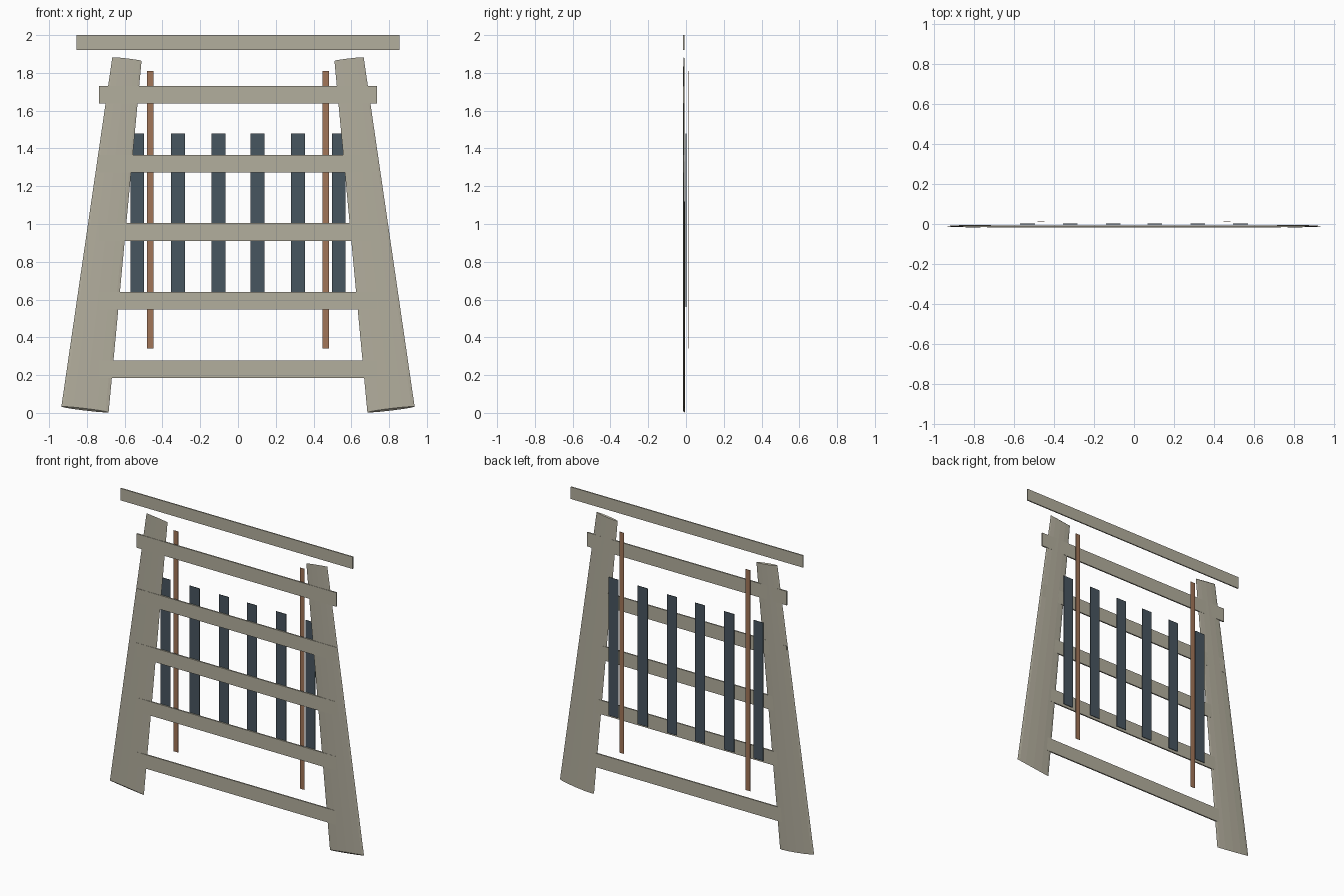
import bpy
import bmesh
import math
from mathutils import Vector

if "Cube" in bpy.data.objects:
    bpy.data.objects.remove(bpy.data.objects["Cube"], do_unlink=True)


def material(name, rgb):
    mat = bpy.data.materials.new(name)
    mat.use_nodes = True
    mat.diffuse_color = (*rgb, 1)
    mat.node_tree.nodes["Principled BSDF"].inputs["Base Color"].default_value = (*rgb, 1)
    return mat


stone = material("warm grey", (0.45, 0.425, 0.34))
slate = material("dark slate", (0.064, 0.092, 0.115))
copper = material("copper brown", (0.36, 0.18, 0.098))


def finish(name, bm, mat):
    bmesh.ops.recalc_face_normals(bm, faces=bm.faces)
    mesh = bpy.data.meshes.new(name)
    bm.to_mesh(mesh)
    bm.free()
    mesh.materials.append(mat)
    obj = bpy.data.objects.new(name, mesh)
    bpy.context.collection.objects.link(obj)


def plank(name, x, y, z_range, width, depth, mat):
    low, high = z_range
    bm = bmesh.new()
    bmesh.ops.create_cube(bm, size=1)
    for v in bm.verts:
        v.co = Vector((x + v.co.x * width, y + v.co.y * depth,
                       (low + high) / 2 + v.co.z * (high - low)))
    finish(name, bm, mat)


def leg(name, side):
    # Flattened, tapered post leaning inwards, ends square to its axis
    foot, head = Vector((0.81, 0, 0.018)), Vector((0.588, 0, 1.873))
    axis = head - foot
    across = Vector((axis.z, 0, -axis.x)).normalized()
    bm = bmesh.new()
    bmesh.ops.create_cone(bm, cap_ends=True, segments=12,
                          radius1=0.126, radius2=0.078, depth=1)
    for v in bm.verts:
        y = v.co.y * 0.045
        p = foot + axis * (v.co.z + 0.5) + across * v.co.x
        v.co = Vector((side * p.x, y - 0.011, p.z - y))
    finish(name, bm, stone)


# Leaning side posts
leg("left_leg", 1)
leg("right_leg", -1)

# Top beam and cross rails
plank("top_beam", 0, -0.012, (1.92, 2.0), 1.71, 0.008, stone)
for i, z in enumerate((0.185, 0.547, 0.911, 1.273, 1.637)):
    plank(f"cross_rail_{i + 1}", 0, -0.012, (z, z + 0.093), 1.47, 0.009, stone)

# Mirrored slats and hanging rods
for side, label in ((1, "left"), (-1, "right")):
    for i in range(3):
        plank(f"{label}_slat_{i + 1}", side * (0.103 + 0.215 * i), 0,
              (0.56, 1.48), 0.073, 0.003, slate)
    plank(f"{label}_rod", side * 0.465, 0.012, (0.34, 1.81), 0.034, 0.002, copper)
